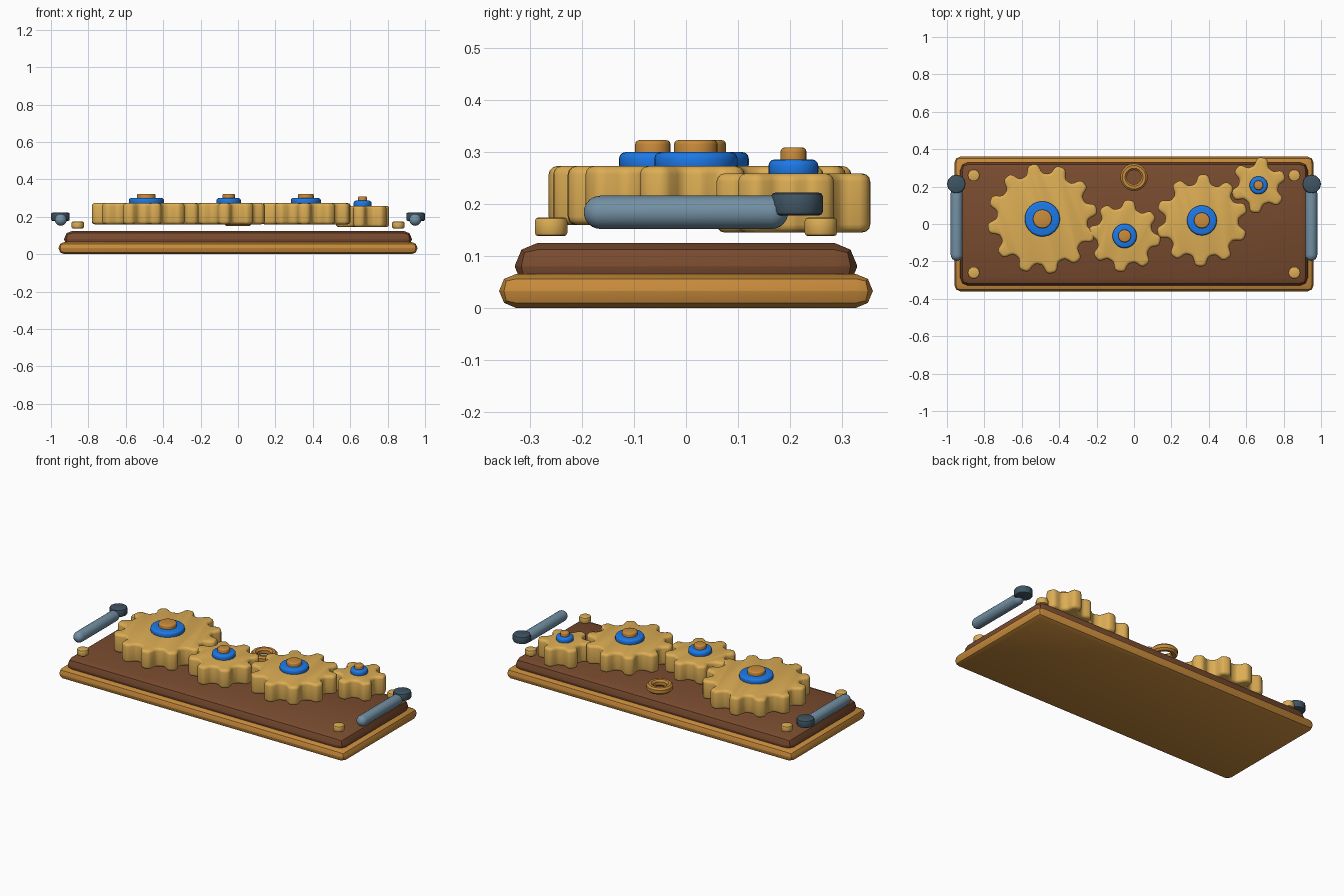
import bpy, bmesh, math
from mathutils import Vector, Matrix

if "Cube" in bpy.data.objects:
    bpy.data.objects.remove(bpy.data.objects["Cube"])


def material(name, rgb):
    m = bpy.data.materials.new(name)
    m.diffuse_color = (*rgb, 1)
    m.use_nodes = True
    m.node_tree.nodes["Principled BSDF"].inputs["Base Color"].default_value = m.diffuse_color
    return m


ORANGE = material("orange_wood", (0.58, 0.26, 0.045))
BROWN = material("dark_wood", (0.19, 0.07, 0.028))
BRASS = material("brass", (0.72, 0.42, 0.09))
BLUE = material("blue", (0.012, 0.19, 0.80))
STEEL = material("steel", (0.17, 0.28, 0.37))
DARK = material("dark_steel", (0.05, 0.09, 0.125))


def finish(name, bm, mat, angle=35):
    bmesh.ops.recalc_face_normals(bm, faces=bm.faces)
    me = bpy.data.meshes.new(name)
    bm.to_mesh(me)
    bm.free()
    me.materials.append(mat)
    ob = bpy.data.objects.new(name, me)
    bpy.context.collection.objects.link(ob)
    bpy.ops.object.select_all(action='DESELECT')
    ob.select_set(True)
    bpy.context.view_layer.objects.active = ob
    bpy.ops.object.shade_smooth_by_angle(angle=math.radians(angle))
    return ob


def slab(name, hx, hy, z0, z1, bevel, mat):
    bm = bmesh.new()
    bmesh.ops.create_cube(bm, size=1, matrix=Matrix.Translation((0, 0, (z0 + z1) / 2))
                          @ Matrix.Diagonal((2 * hx, 2 * hy, z1 - z0, 1)))
    bmesh.ops.bevel(bm, geom=bm.edges[:], offset=bevel, segments=2, profile=0.5,
                    affect='EDGES', clamp_overlap=True)
    return finish(name, bm, mat, 25)


def circle(r, n):
    return [Vector((r * math.cos(2 * math.pi * i / n), r * math.sin(2 * math.pi * i / n)))
            for i in range(n)]


def gear_outline(teeth, r_tip, r_root, phase):
    pts, n = [], teeth * 14
    mid, amp = (r_tip + r_root) / 2, (r_tip - r_root) / 2
    for i in range(n):
        a = 2 * math.pi * i / n
        r = mid + amp * math.tanh(2.0 * math.cos(teeth * a)) / math.tanh(2.0)
        a += math.radians(phase)
        pts.append(Vector((r * math.cos(a), r * math.sin(a))))
    return pts


def extrude_rounded(name, outline, centre, z0, z1, b, mat, segs=3):
    """Closed outline pulled up from z0 to z1 with rounded rims of radius b."""
    n = len(outline)
    normals = []
    for i in range(n):
        t = (outline[(i + 1) % n] - outline[i - 1]).normalized()
        normals.append(Vector((t.y, -t.x)))
    arc = [(b * (1 - math.sin(k / segs * math.pi / 2)), b * (1 - math.cos(k / segs * math.pi / 2)))
           for k in range(segs + 1)]
    layers = [(inset, z0 + h) for inset, h in arc] + [(inset, z1 - h) for inset, h in reversed(arc)]
    bm = bmesh.new()
    rings = []
    for inset, z in layers:
        rings.append([bm.verts.new((centre[0] + p.x - m.x * inset, centre[1] + p.y - m.y * inset, z))
                      for p, m in zip(outline, normals)])
    for lo, hi in zip(rings, rings[1:]):
        for i in range(n):
            j = (i + 1) % n
            bm.faces.new((lo[i], lo[j], hi[j], hi[i]))
    bm.faces.new(rings[0][::-1])
    bm.faces.new(rings[-1])
    return finish(name, bm, mat)


def lathe(name, profile, n, matrix, mat, closed=False):
    """Spin (radius, height) points around the local z axis."""
    bm = bmesh.new()
    rings = [[bm.verts.new((r * math.cos(2 * math.pi * i / n), r * math.sin(2 * math.pi * i / n), z))
              for i in range(n)] for r, z in profile]
    pairs = list(zip(rings, rings[1:])) + ([(rings[-1], rings[0])] if closed else [])
    for lo, hi in pairs:
        for i in range(n):
            j = (i + 1) % n
            bm.faces.new((lo[i], lo[j], hi[j], hi[i]))
    if not closed:
        bm.faces.new(rings[0][::-1])
        bm.faces.new(rings[-1])
    bm.transform(matrix)
    return finish(name, bm, mat)


# Two-tier base board
slab("base_board", 0.96, 0.36, 0.0, 0.065, 0.032, ORANGE)
slab("top_panel", 0.93, 0.33, 0.035, 0.125, 0.044, BROWN)

# Gear train: name, x, y, tip radius, root radius, teeth, phase, bottom, top, hub radius, pin radius
gears = [
    ("large", -0.49, 0.027, 0.295, 0.243, 12, 10, 0.16, 0.273, 0.094, 0.05),
    ("small", -0.05, -0.064, 0.193, 0.150, 8, -8, 0.16, 0.273, 0.065, 0.034),
    ("medium", 0.363, 0.019, 0.246, 0.196, 10, 16, 0.16, 0.273, 0.08, 0.042),
    ("tiny", 0.666, 0.207, 0.149, 0.106, 6, 22, 0.145, 0.259, 0.048, 0.025),
]
for nm, x, y, rt, rr, teeth, ph, z0, z1, rh, rp in gears:
    c = (x, y)
    extrude_rounded(nm + "_gear", gear_outline(teeth, rt, rr, ph), c, z0, z1, 0.016, BRASS)
    extrude_rounded(nm + "_hub", circle(rh, 32), c, z1 - 0.01, z1 + 0.027, 0.012, BLUE)
    extrude_rounded(nm + "_pin", circle(rp, 24), c, z1, z1 + 0.05, 0.008, ORANGE)

# Loose ring behind the gears
ro, ri, za, zb, b = 0.073, 0.038, 0.15, 0.19, 0.01
lathe("spacer_ring", [(ri + b, za), (ro - b, za), (ro, za + b), (ro, zb - b),
                      (ro - b, zb), (ri + b, zb), (ri, zb - b), (ri, za + b)],
      32, Matrix.Translation((0, 0.25, 0)), ORANGE, closed=True)

for sx, side in ((-1, "left"), (1, "right")):
    # Corner bolts
    for sy, end in ((-1, "front"), (1, "back")):
        extrude_rounded(f"{side}_{end}_bolt", circle(0.033, 10), (sx * 0.857, sy * 0.26),
                        0.138, 0.174, 0.007, BRASS, 2)
    # Side bar: capsule lying along y
    r, h = 0.032, 0.197
    cap = [(max(0.001, r * math.cos(t)), r * math.sin(t))
           for t in [k * math.pi / 12 for k in range(7)]]
    prof = [(q, -(h - r) - z) for q, z in reversed(cap)] + [(q, h - r + z) for q, z in cap]
    lathe(side + "_lever_bar", prof, 20,
          Matrix.Translation((sx * 0.948, 0.0, 0.184)) @ Matrix.Rotation(-math.pi / 2, 4, 'X'), STEEL)
    # Dark knob at the back end of the bar
    extrude_rounded(side + "_lever_knob", circle(0.05, 12), (sx * 0.95, 0.214),
                    0.178, 0.222, 0.008, DARK, 2)
